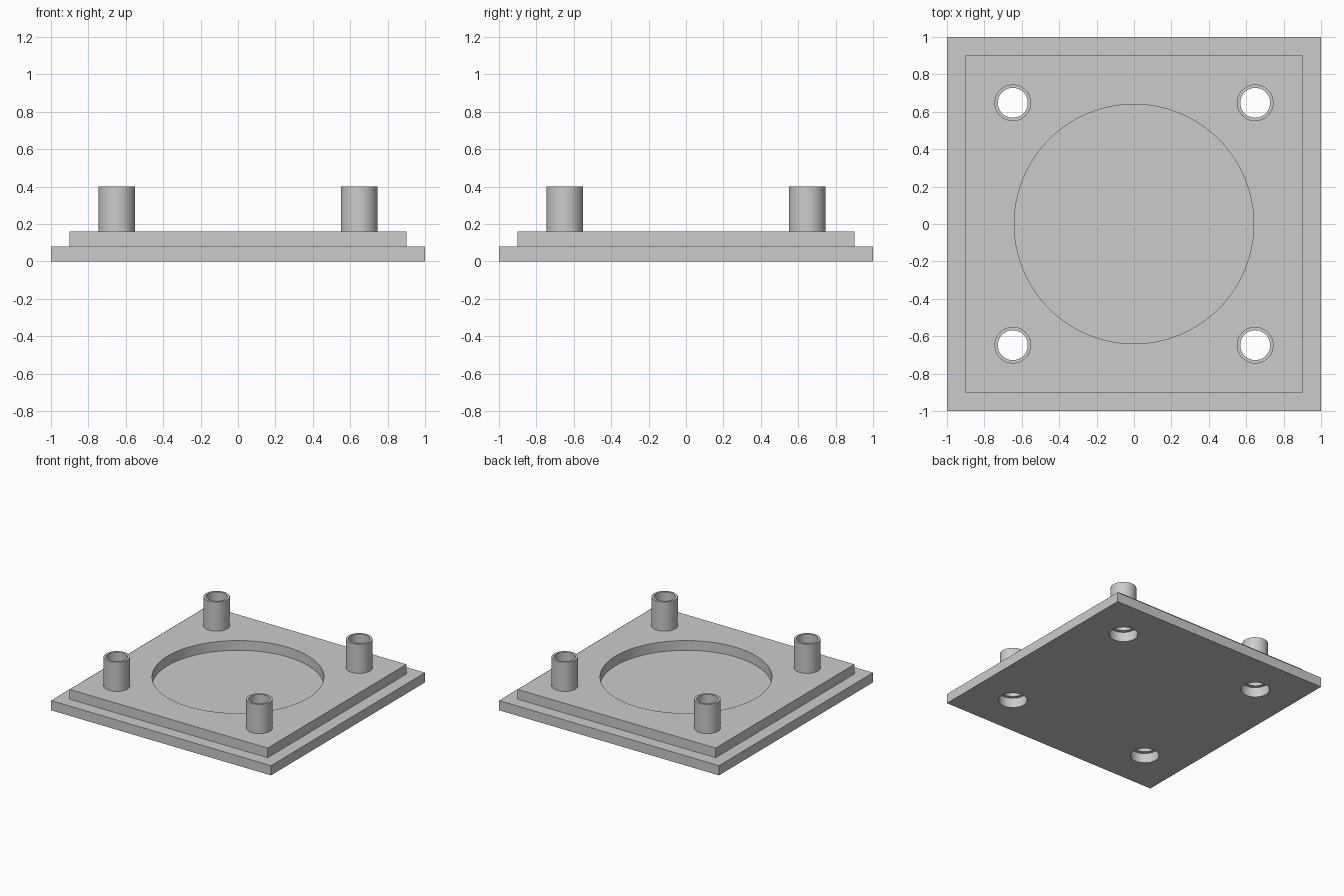
import bpy, bmesh, math
from mathutils import Matrix, Vector

cube = bpy.data.objects.get("Cube")
if cube:
    bpy.data.objects.remove(cube, do_unlink=True)

grey = bpy.data.materials.new("light grey")
grey.use_nodes = True
GREY = (0.6, 0.6, 0.6, 1)
grey.diffuse_color = GREY
grey.node_tree.nodes["Principled BSDF"].inputs["Base Color"].default_value = GREY

POST = 0.648                                   # post offset from the centre
CORNERS = {"front_left": (POST, -POST), "front_right": (-POST, -POST),
           "back_left": (POST, POST), "back_right": (-POST, POST)}
STEP, TOP, POST_TOP = 0.08, 0.16, 0.4
BORE, POST_R, SOCKET_R, RECESS_R = 0.08, 0.098, 0.108, 0.64


def add_object(name, bm):
    mesh = bpy.data.meshes.new(name)
    bm.to_mesh(mesh)
    bm.free()
    mesh.materials.append(grey)
    ob = bpy.data.objects.new(name, mesh)
    bpy.context.collection.objects.link(ob)
    return ob


def smooth(ob):
    bpy.ops.object.select_all(action='DESELECT')
    ob.select_set(True)
    bpy.context.view_layer.objects.active = ob
    bpy.ops.object.shade_smooth_by_angle(angle=math.radians(30))


def plate(name, half, z0, z1, holes):
    """Square plate with round through holes given as (x, y, radius)."""
    bm = bmesh.new()
    bmesh.ops.create_cube(bm, size=1, matrix=Matrix.Translation((0, 0, (z0 + z1) / 2))
                          @ Matrix.Diagonal((2 * half, 2 * half, z1 - z0, 1)))
    ob = add_object(name, bm)
    bm = bmesh.new()
    for x, y, r in holes:
        bmesh.ops.create_cone(bm, cap_ends=True, segments=96 if r > 0.5 else 48,
                              radius1=r, radius2=r, depth=1,
                              matrix=Matrix.Translation((x, y, 0)))
    cutter = add_object(name + "_cutter", bm)
    cutter.hide_render = True
    mod = ob.modifiers.new("holes", 'BOOLEAN')
    mod.operation, mod.solver, mod.object = 'DIFFERENCE', 'EXACT', cutter
    bpy.context.view_layer.objects.active = ob
    bpy.ops.object.modifier_apply(modifier=mod.name)
    bpy.data.objects.remove(cutter, do_unlink=True)
    smooth(ob)


def tube(name, x, y):
    """Hollow post spun from its wall profile."""
    bm = bmesh.new()
    profile = [(POST_R, TOP), (POST_R, POST_TOP), (BORE, POST_TOP), (BORE, TOP)]
    verts = [bm.verts.new((r, 0, z)) for r, z in profile]
    edges = [bm.edges.new(pair) for pair in zip(verts, verts[1:])]
    bmesh.ops.spin(bm, geom=verts + edges, cent=(0, 0, 0), axis=(0, 0, 1),
                   angle=math.tau, steps=48, use_merge=True)
    bmesh.ops.remove_doubles(bm, verts=bm.verts[:], dist=0.0001)
    # Keep the rim facing up and the walls facing out of the material
    middle = (POST_R + BORE) / 2
    for f in bm.faces:
        f.normal_update()
        c = f.calc_center_median()
        radial = Vector((c.x, c.y, 0))
        if abs(f.normal.z) > 0.5:
            out = Vector((0, 0, 1))
        else:
            out = radial if radial.length > middle else -radial
        if f.normal.dot(out) < 0:
            f.normal_flip()
    ob = add_object(name, bm)
    ob.location = (x, y, 0)
    smooth(ob)


# Base plate with wide sockets under the posts
plate("base_plate", 1.0, 0, STEP, [(x, y, SOCKET_R) for x, y in CORNERS.values()])

# Raised plate with the round recess and narrower bores
plate("raised_plate", 0.9, STEP, TOP,
      [(x, y, BORE) for x, y in CORNERS.values()] + [(0, 0, RECESS_R)])

# Hollow corner posts
for corner, (x, y) in CORNERS.items():
    tube(corner + "_post", x, y)
